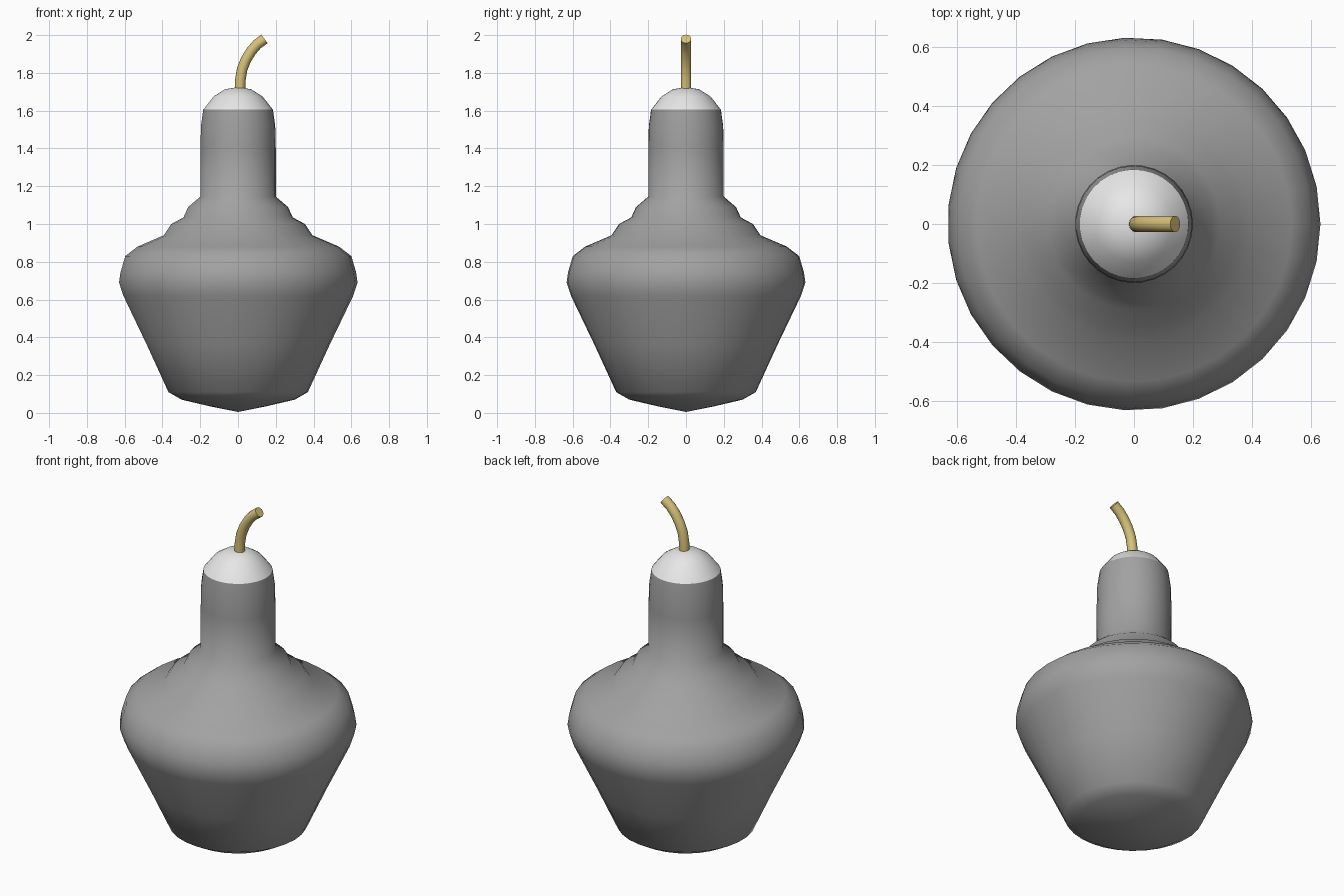
import bpy, bmesh, math
from mathutils import Vector

cube = bpy.data.objects.get("Cube")
if cube:
    bpy.data.objects.remove(cube, do_unlink=True)


def material(name, rgb):
    m = bpy.data.materials.new(name)
    m.use_nodes = True
    m.diffuse_color = (*rgb, 1)
    m.node_tree.nodes["Principled BSDF"].inputs["Base Color"].default_value = (*rgb, 1)
    return m


def finish(name, bm, mat, angle):
    bmesh.ops.recalc_face_normals(bm, faces=bm.faces)
    mesh = bpy.data.meshes.new(name)
    bm.to_mesh(mesh)
    bm.free()
    mesh.materials.append(mat)
    obj = bpy.data.objects.new(name, mesh)
    bpy.context.collection.objects.link(obj)
    bpy.ops.object.select_all(action='DESELECT')
    bpy.context.view_layer.objects.active = obj
    obj.select_set(True)
    bpy.ops.object.shade_smooth_by_angle(angle=math.radians(angle))
    return obj


def lathe(name, profile, mat, sides=31, angle=50):
    bm = bmesh.new()
    verts = [bm.verts.new((r, 0, z)) for r, z in profile]
    edges = [bm.edges.new(pair) for pair in zip(verts, verts[1:])]
    bmesh.ops.spin(bm, geom=verts + edges, cent=(0, 0, 0), axis=(0, 0, 1),
                   angle=math.tau, steps=sides, use_duplicate=False)
    bmesh.ops.remove_doubles(bm, verts=bm.verts, dist=0.0005)
    return finish(name, bm, mat, angle)


def tube(name, path, radius, mat, sides=14):
    bm = bmesh.new()
    pts = [Vector((x, 0, z)) for x, z in path]
    rings = []
    for i, p in enumerate(pts):
        along = (pts[min(i + 1, len(pts) - 1)] - pts[max(i - 1, 0)]).normalized()
        side = Vector((0, 1, 0))
        out = side.cross(along)
        turns = [math.tau * k / sides for k in range(sides)]
        rings.append([bm.verts.new(p + radius * (out * math.cos(a) + side * math.sin(a)))
                      for a in turns])
    for a, b in zip(rings, rings[1:]):
        for k in range(sides):
            n = (k + 1) % sides
            bm.faces.new((a[k], a[n], b[n], b[k]))
    bm.faces.new(rings[0])
    bm.faces.new(rings[-1])
    return finish(name, bm, mat, 40)


grey = material("shade grey", (0.36, 0.36, 0.36))
white = material("cap white", (0.8, 0.8, 0.8))
brass = material("cord tan", (0.68, 0.54, 0.19))

# Lamp shade with stepped shoulder, neck and shallow pointed underside
lathe("shade", [(0, 0.005), (0.15, 0.035), (0.30, 0.07), (0.37, 0.11), (0.485, 0.36),
                (0.61, 0.62), (0.633, 0.69), (0.625, 0.745), (0.60, 0.83), (0.535, 0.88),
                (0.395, 0.94), (0.355, 1.0), (0.29, 1.035), (0.265, 1.09), (0.2, 1.145),
                (0.2, 1.40), (0.197, 1.52), (0.185, 1.605)], grey)

# Domed cap on the neck
lathe("cap", [(0.185, 1.605), (0.13, 1.675), (0.07, 1.713), (0, 1.725)], white)

# Bent cord
tube("cord", [(0.01, 1.70), (0.012, 1.76), (0.022, 1.82), (0.042, 1.87), (0.07, 1.915),
              (0.10, 1.95), (0.14, 1.98)], 0.028, brass)
